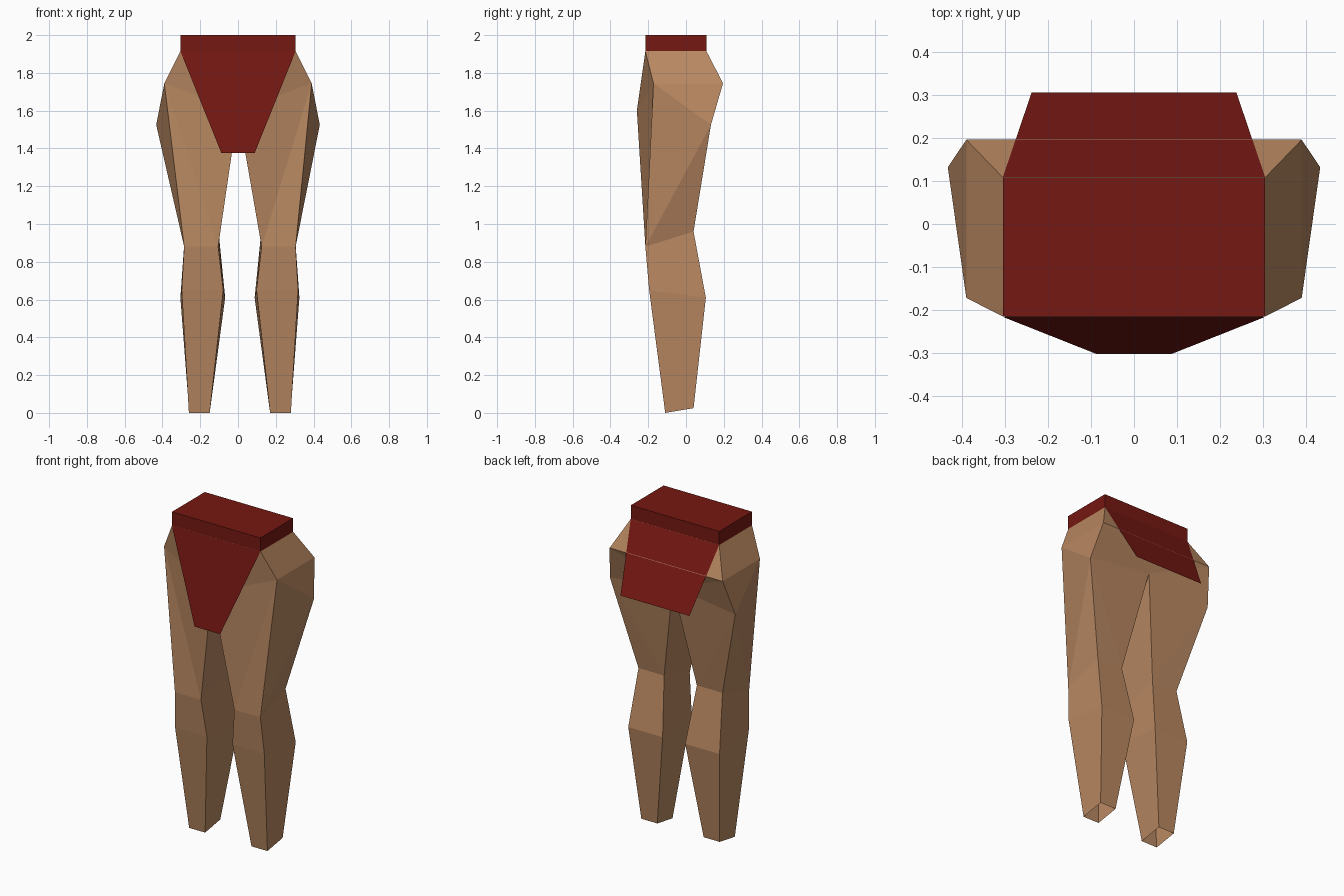
import bpy, bmesh

if "Cube" in bpy.data.objects:
    bpy.data.objects.remove(bpy.data.objects["Cube"])


def material(name, color):
    m = bpy.data.materials.new(name)
    m.diffuse_color = color
    m.use_nodes = True
    m.node_tree.nodes["Principled BSDF"].inputs["Base Color"].default_value = m.diffuse_color
    return m


SKIN = material("skin", (0.48, 0.245, 0.12, 1))
RED = material("dark_red_cloth", (0.18, 0.009, 0.006, 1))


def build(name, bm, mat):
    mesh = bpy.data.meshes.new(name)
    bm.to_mesh(mesh)
    bm.free()
    mesh.materials.append(mat)
    obj = bpy.data.objects.new(name, mesh)
    bpy.context.collection.objects.link(obj)
    return obj


# Hips and both legs: one continuous low-poly skin
bm = bmesh.new()
crotch_f = bm.verts.new((0, -0.26, 1.6))
crotch_b = bm.verts.new((0, 0.132, 1.585))
# Leg rings: inner x, outer x (front / back), then y and z of front and back
rings = [
    ((0.125, 0.305, -0.215, 0.88), (0.123, 0.30, 0.04, 0.96)),
    ((0.098, 0.318, -0.195, 0.65), (0.088, 0.325, 0.105, 0.61)),
    ((0.17, 0.28, -0.11, 0.0), (0.17, 0.28, 0.04, 0.025)),
]
hips = []
for s in (1, -1):
    shift = 0 if s > 0 else 0.02
    top_f = bm.verts.new((s * 0.305, -0.215, 1.915))
    top_b = bm.verts.new((s * 0.305, 0.108, 1.915))
    hip_f = bm.verts.new((s * 0.39, -0.172, 1.745))
    hip_b = bm.verts.new((s * 0.39, 0.196, 1.745))
    side = bm.verts.new((s * 0.433, 0.132, 1.525))
    hips.append((top_f, top_b, hip_b))
    # Leg loops ordered front inner, front outer, back outer, back inner
    loops = []
    for (fi, fo, fy, fz), (bi, bo, by, bz) in rings:
        loops.append([bm.verts.new((s * x + shift, y, z)) for x, y, z in
                      ((fi, fy, fz), (fo, fy, fz), (bo, by, bz), (bi, by, bz))])
    for a, b in zip(loops, loops[1:]):
        for i in range(4):
            j = (i + 1) % 4
            bm.faces.new((a[i], a[j], b[j], b[i]))
    # Thigh and hip facets
    fi, fo, bo, bi = loops[0]
    for f in ((top_f, top_b, hip_b, hip_f), (hip_f, hip_b, side),
              (hip_f, side, fo), (side, bo, fo),
              (top_f, hip_f, crotch_f), (hip_f, fi, crotch_f), (hip_f, fo, fi),
              (hip_b, crotch_b, side), (side, crotch_b, bi), (side, bi, bo),
              (crotch_f, fi, bi, crotch_b)):
        bm.faces.new(f)
(rf, rb, rh), (lf, lb, lh) = hips
bm.faces.new((lf, rf, crotch_f))
bm.faces.new((rb, lb, lh, rh))
bm.faces.new((rh, lh, crotch_b))
bm.faces.new((rf, lf, lb, rb))
bmesh.ops.recalc_face_normals(bm, faces=bm.faces)
build("hips_and_legs", bm, SKIN)

# Waistband box
bm = bmesh.new()
bmesh.ops.create_cube(bm, size=1)
for v in bm.verts:
    v.co = (v.co.x * 0.61, v.co.y * 0.323 - 0.0535, v.co.z * 0.085 + 1.9575)
build("waistband", bm, RED)


# Hanging cloth flaps: single trapezoid sheets
def flap(name, top, bottom, flip):
    bm = bmesh.new()
    (w, y, z), (w2, y2, z2) = top, bottom
    vs = [bm.verts.new(c) for c in
          ((-w, y, z), (-w2, y2, z2), (w2, y2, z2), (w, y, z))]
    bm.faces.new(vs[::-1] if flip else vs)
    build(name, bm, RED)


flap("front_flap", (0.305, -0.216, 1.915), (0.088, -0.302, 1.375), False)
flap("back_flap", (0.305, 0.109, 1.915), (0.238, 0.306, 1.53), True)
